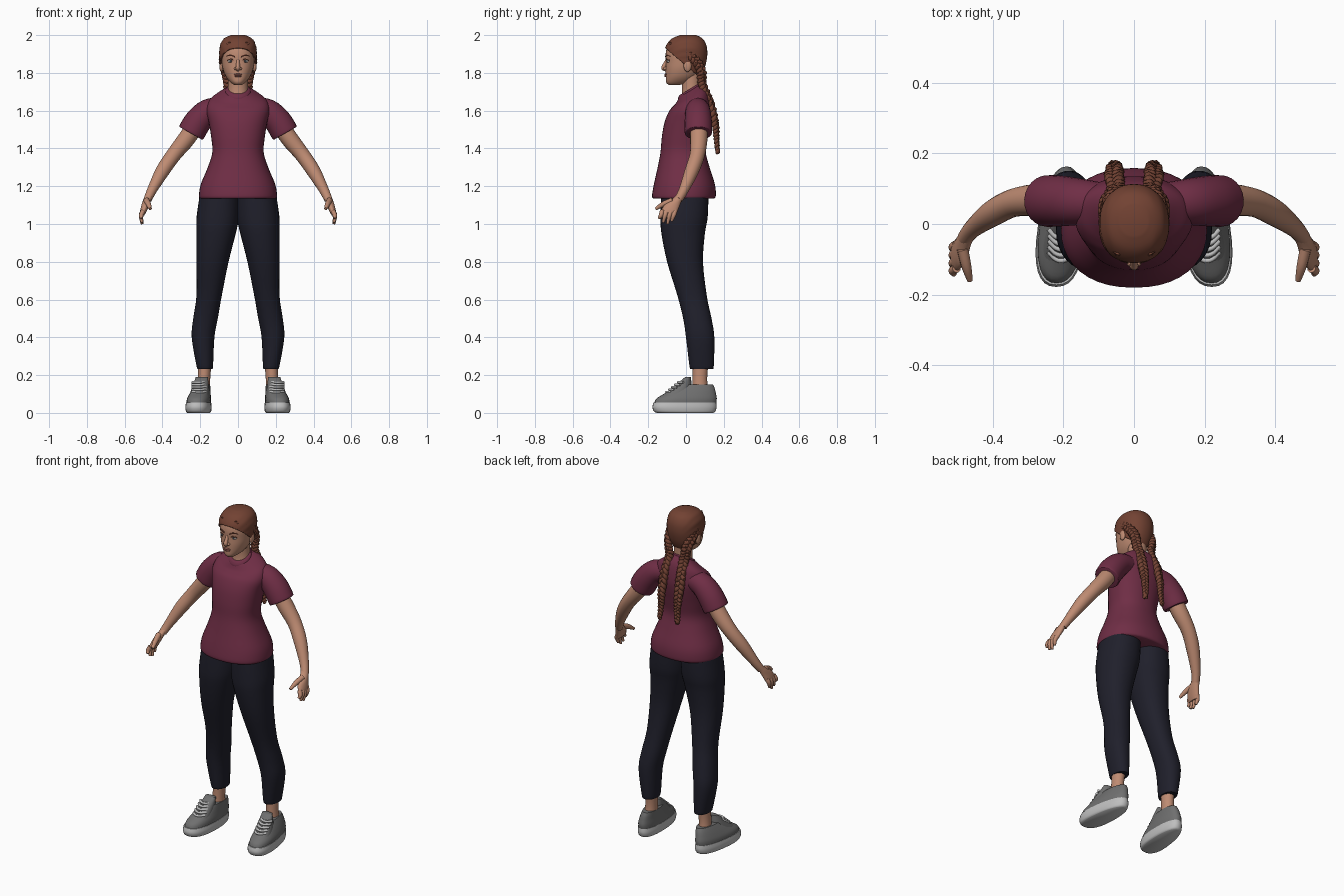
import bpy, bmesh, math
from mathutils import Vector

cube = bpy.data.objects.get("Cube")
if cube:
    bpy.data.objects.remove(cube)


def material(name, r, g, b):
    m = bpy.data.materials.new(name)
    m.use_nodes = True
    m.diffuse_color = (r, g, b, 1)
    bsdf = m.node_tree.nodes["Principled BSDF"]
    bsdf.inputs["Base Color"].default_value = (r, g, b, 1)
    bsdf.inputs["Roughness"].default_value = 0.8
    return m


SKIN = material("skin", .52, .26, .17)
HAIR = material("auburn_hair", .17, .055, .033)
SHIRT = material("maroon_cloth", .16, .027, .06)
PANTS = material("dark_navy_cloth", .014, .014, .024)
SHOE = material("grey_shoe", .16, .16, .16)
SOLE = material("pale_rubber", .52, .52, .52)
EYE = material("eye_white", .5, .46, .43)
IRIS = material("dark_iris", .03, .04, .05)
LIP = material("lip", .36, .13, .1)


def smooth(points, n=4):
    """Catmull-Rom interpolation through tuples of any length."""
    out = []
    for i in range(len(points) - 1):
        a, b, c, d = (points[min(max(j, 0), len(points) - 1)] for j in range(i - 1, i + 3))
        for k in range(n):
            t = k / n
            out.append(tuple(q + t / 2 * (r - p + t * (2*p - 5*q + 4*r - s + t * (3*(q - r) + s - p)))
                             for p, q, r, s in zip(a, b, c, d)))
    return out + [points[-1]]


def finish(name, bm, mat, mirror):
    bmesh.ops.recalc_face_normals(bm, faces=bm.faces)
    mesh = bpy.data.meshes.new(name)
    bm.to_mesh(mesh)
    bm.free()
    mesh.materials.append(mat)
    ob = bpy.data.objects.new(name, mesh)
    bpy.context.collection.objects.link(ob)
    bpy.ops.object.select_all(action='DESELECT')
    ob.select_set(True)
    bpy.context.view_layer.objects.active = ob
    bpy.ops.object.shade_smooth_by_angle(angle=math.radians(50))
    if mirror:
        ob.modifiers.new("mirror", 'MIRROR').use_mirror_merge = False
    return ob


def skin_rings(bm, rings):
    rows = [[bm.verts.new(p) for p in ring] for ring in rings]
    for lo, hi in zip(rows, rows[1:]):
        for i in range(len(lo)):
            bm.faces.new((lo[i-1], lo[i], hi[i], hi[i-1]))
    bm.faces.new(rows[0])
    bm.faces.new(rows[-1])


def loft(name, rings, mat, mirror=False, power=2.0, warp=None, cut=None, seg=32):
    """Stack level rings: z, centre x, half width, front y, back y, tilt."""
    bm = bmesh.new()
    stack = []
    for z, cx, hx, yf, yb, tilt in smooth([r if len(r) > 5 else r + (0,) for r in rings]):
        row = []
        for i in range(seg):
            c, s = (math.copysign(abs(f(2 * math.pi * i / seg)) ** (2 / power), f(2 * math.pi * i / seg))
                    for f in (math.cos, math.sin))
            dy = s * (yb - yf) / 2
            p = Vector((cx + c * hx, (yf + yb) / 2 + dy, z + tilt * dy))
            row.append(warp(p) if warp else p)
        stack.append(row)
    skin_rings(bm, stack)
    if cut:
        bmesh.ops.bisect_plane(bm, geom=bm.verts[:] + bm.edges[:] + bm.faces[:],
                               plane_co=cut[0], plane_no=cut[1], clear_inner=True)
    return finish(name, bm, mat, mirror)


def tube(bm, points, seg=12):
    """Round tube through points of x, y, z, radius."""
    centres = [Vector(p[:3]) for p in points]
    side, rings = Vector((.3, 1, .2)), []
    for i, c in enumerate(centres):
        t = (centres[min(i + 1, len(points) - 1)] - centres[max(i - 1, 0)]).normalized()
        side = (side - t * side.dot(t)).normalized()
        other = t.cross(side)
        rings.append([c + points[i][3] * (side * math.cos(a) + other * math.sin(a))
                      for a in (2 * math.pi * k / seg for k in range(seg))])
    skin_rings(bm, rings)


def tubes(name, paths, mat, mirror=True, seg=12):
    bm = bmesh.new()
    for path in paths:
        tube(bm, smooth(path), seg)
    return finish(name, bm, mat, mirror)


def ball(name, centre, size, mat, mirror=True):
    bm = bmesh.new()
    bmesh.ops.create_uvsphere(bm, u_segments=16, v_segments=10, radius=1)
    for v in bm.verts:
        v.co = Vector(a * b + c for a, b, c in zip(v.co, size, centre))
    return finish(name, bm, mat, mirror)


# Shirt: body, sleeves and neck band
loft("shirt_body", [(1.135, 0, .202, -.174, .15), (1.15, 0, .207, -.18, .158), (1.21, 0, .197, -.17, .153),
                    (1.3, 0, .16, -.15, .125), (1.38, 0, .136, -.135, .105), (1.46, 0, .142, -.128, .115),
                    (1.54, 0, .155, -.113, .13), (1.6, 0, .168, -.088, .135), (1.65, 0, .155, -.065, .125, .25),
                    (1.68, 0, .115, -.05, .108, .45), (1.705, 0, .064, -.038, .077, .6)], SHIRT, power=2.25, seg=40)
tubes("sleeves", [[(.08, .06, 1.615, .055), (.155, .063, 1.597, .066), (.21, .065, 1.545, .072),
                   (.244, .065, 1.49, .073), (.25, .065, 1.48, .069)]], SHIRT, seg=24)
loft("neck_band", [(1.69, 0, .068, -.042, .082, .6), (1.705, 0, .067, -.041, .08, .6),
                   (1.715, 0, .06, -.034, .074, .6)], SHIRT)

# Trousers
loft("trouser_legs", [(.235, .175, .039, .024, .142), (.25, .176, .044, .018, .147), (.4, .185, .06, 0, .15),
                      (.5, .172, .065, -.015, .135), (.62, .153, .067, -.045, .11), (.8, .135, .085, -.1, .09),
                      (.95, .116, .104, -.13, .1), (1.04, .107, .112, -.135, .115),
                      (1.2, .095, .1, -.13, .12)], PANTS, True, 2.2)

# Arms and hands
tubes("arms", [[(.2, .067, 1.56, .045), (.27, .068, 1.455, .046), (.34, .06, 1.367, .04), (.4, .03, 1.28, .037),
                (.455, -.012, 1.18, .026), (.478, -.04, 1.13, .022)]], SKIN, seg=20)
loft("palms", [(1.16, .467, .02, -.045, -.005), (1.13, .48, .021, -.075, -.02), (1.1, .49, .021, -.115, -.032),
               (1.065, .502, .017, -.133, -.046), (1.045, .506, .01, -.128, -.055)], SKIN, True, seg=20)
fingers = [[(.502, y, 1.07, .013), (.513, y - .008, 1.045, .012), (.508, y - .018, tip, .007)]
           for y, tip in ((-.125, 1.03), (-.103, 1.008), (-.08, 1), (-.058, 1.015))]
thumb = [(.485, -.07, 1.125, .016), (.474, -.12, 1.105, .014), (.464, -.16, 1.08, .008)]
tubes("fingers", fingers + [thumb], SKIN)

# Ankles and shoes
loft("ankles", [(.1, .183, .036, .03, .12), (.18, .18, .033, .035, .112), (.27, .176, .036, .035, .12)], SKIN, True)


def splay(p):
    return Vector((.2 + (p.x - .2) * (1 - .9 * p.y) - .08 * p.y, p.y, p.z))


loft("shoe_soles", [(0, .205, .057, -.155, .145), (.008, .205, .063, -.17, .155), (.03, .205, .066, -.178, .162),
                    (.055, .205, .063, -.172, .16)], SOLE, True, 2.4, splay)
loft("shoe_uppers", [(.045, .205, .061, -.17, .158), (.075, .204, .061, -.157, .163), (.105, .2, .054, -.11, .158),
                     (.13, .195, .047, -.07, .152), (.15, .19, .041, -.04, .143)], SHOE, True, 2.3, splay)
loft("shoe_tongues", [(.09, .202, .05, -.127, .03), (.14, .197, .042, -.065, .03),
                      (.19, .192, .033, -.004, .026)], SHOE, True, 2.2, splay)
laces = []
for i in range(5):
    z, y = .11 + i * .013, -.104 + i * .0158
    laces.append([(.206 + dx, y + abs(dx) ** 2 * 20, z, .007) for dx in (-.036, -.018, 0, .018, .036)])
tubes("shoe_laces", laces, SOLE, seg=8)

# Neck, head and face
loft("neck", [(1.64, 0, .062, -.03, .09), (1.72, 0, .052, -.02, .077), (1.81, 0, .054, -.03, .08)], SKIN)
skull = [(1.735, 0, .018, -.09, -.04), (1.75, 0, .04, -.105, .02), (1.78, 0, .064, -.107, .06),
         (1.82, 0, .08, -.108, .085), (1.86, 0, .087, -.107, .098), (1.9, 0, .09, -.108, .103),
         (1.94, 0, .086, -.098, .098), (1.973, 0, .066, -.068, .078), (1.99, 0, .03, -.025, .045)]
loft("head", skull, SKIN, power=2.15)
tubes("nose", [[(0, -.1, 1.87, .008), (0, -.112, 1.845, .01), (0, -.119, 1.826, .0125),
                (0, -.105, 1.815, .008)]], SKIN, False)
ball("nostrils", (.012, -.109, 1.823), (.009, .011, .008), SKIN)
ball("ears", (.088, .008, 1.838), (.011, .021, .033), SKIN)
ball("eyes", (.038, -.089, 1.862), (.016, .012, .009), EYE)
ball("irises", (.038, -.098, 1.862), (.0075, .004, .0075), IRIS)
tubes("eyelids", [[(.02, -.101, 1.865, .003), (.037, -.1, 1.873, .003), (.056, -.087, 1.866, .003)]], HAIR, seg=6)
tubes("eyebrows", [[(.016, -.108, 1.886, .004), (.04, -.1, 1.894, .004), (.062, -.083, 1.888, .002)]], HAIR, seg=6)
ball("upper_lip", (0, -.107, 1.791), (.023, .008, .005), LIP, False)
ball("lower_lip", (0, -.106, 1.783), (.019, .009, .006), LIP, False)


# Hair cap with combed ripples, trimmed along a slanted hairline
def comb(p):
    ripple = 1 + .012 * math.sin(26 * math.atan2(p.x, p.z - 1.83) + 12 * p.y)
    return Vector((p.x * ripple, p.y, p.z))


cap = loft("hair_cap", [(z + (z - 1.86) * .075, x, hx + .009, yf - .007, yb + .01) for z, x, hx, yf, yb in skull],
           HAIR, power=2.15, warp=comb, cut=((0, 0, 1.838), (0, .85, 1)), seg=64)
cap.modifiers.new("thickness", 'SOLIDIFY').thickness = .012

# Two plaits, each of three woven strands, running over the head and down the back
spine = [Vector(p) for p in smooth([(.04, -.085, 1.95), (.075, -.04, 1.925), (.083, .03, 1.885), (.066, .08, 1.815),
                                    (.05, .088, 1.735), (.055, .128, 1.64), (.056, .155, 1.53), (.055, .162, 1.45),
                                    (.06, .168, 1.375)], 12)]
bm = bmesh.new()
for strand in range(3):
    path = []
    for i, p in enumerate(spine):
        t = (spine[min(i + 1, len(spine) - 1)] - spine[max(i - 1, 0)]).normalized()
        out = Vector((p.x, p.y, 0))
        out = (out - t * out.dot(t)).normalized()
        f = i / (len(spine) - 1)
        size = min(.55 + f * 1.3, 1, 2.1 - 1.6 * f)
        a = i * .75 + strand * math.tau / 3
        q = p + size * (t.cross(out) * .016 * math.sin(a) + out * .008 * math.sin(2 * a))
        path.append((*q, .0145 * size))
    tube(bm, path, 8)
finish("plaits", bm, HAIR, True)
tubes("plait_ends", [[(.06, .167, 1.4, .012), (.061, .168, 1.385, .013), (.064, .168, 1.37, .004)]], HAIR, seg=8)
